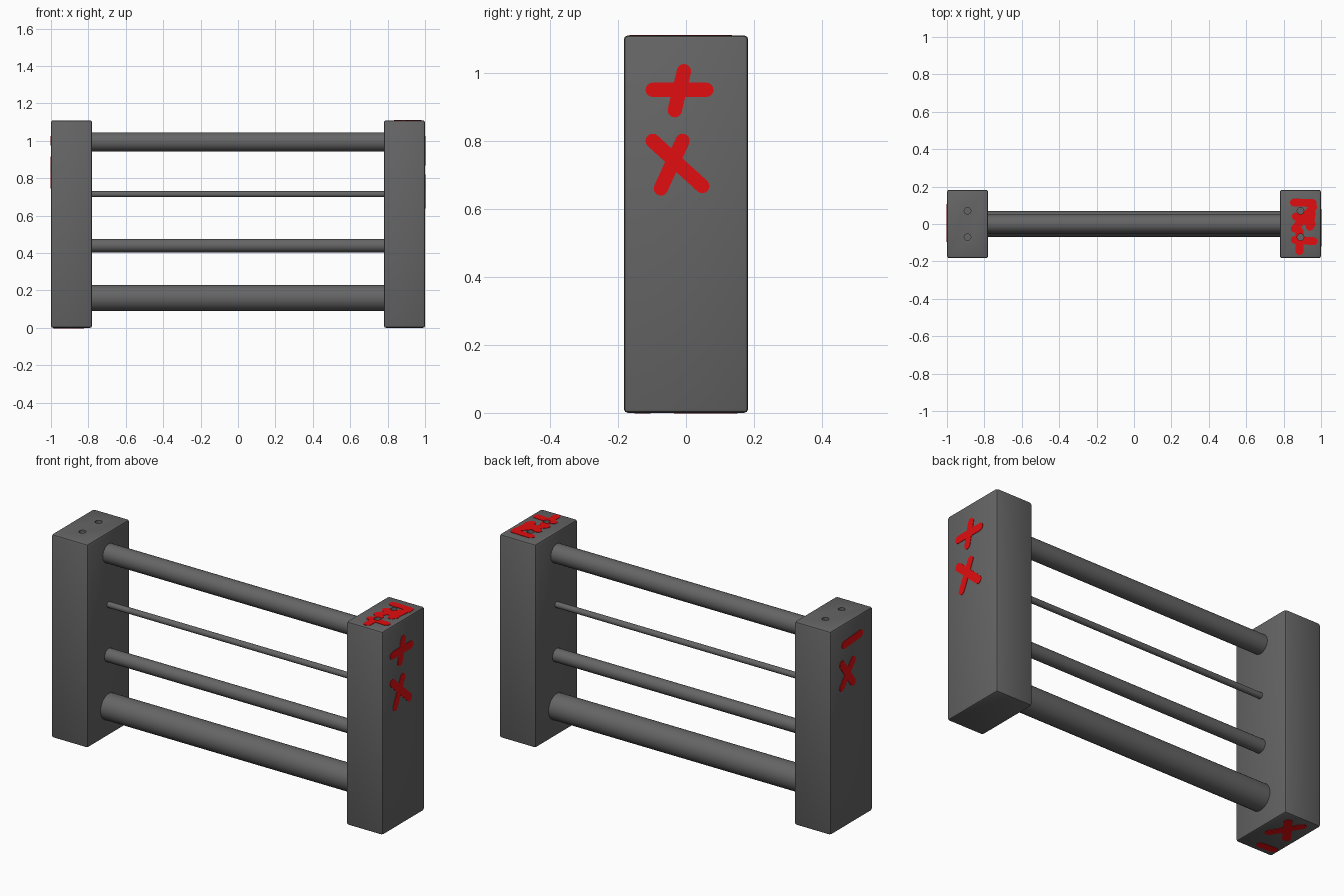
import bpy, bmesh, math
from mathutils import Vector, Matrix

if "Cube" in bpy.data.objects:
    bpy.data.objects.remove(bpy.data.objects["Cube"])


def material(name, rgb):
    m = bpy.data.materials.new(name)
    m.diffuse_color = (*rgb, 1)
    m.use_nodes = True
    m.node_tree.nodes["Principled BSDF"].inputs["Base Color"].default_value = m.diffuse_color
    return m


GREY = material("dark grey", (0.13, 0.13, 0.13))
RED = material("red paint", (0.76, 0.004, 0.005))


def make(name, bm, mat, smooth=True):
    bmesh.ops.recalc_face_normals(bm, faces=bm.faces)
    me = bpy.data.meshes.new(name)
    bm.to_mesh(me)
    bm.free()
    me.materials.append(mat)
    ob = bpy.data.objects.new(name, me)
    bpy.context.collection.objects.link(ob)
    if smooth:
        bpy.ops.object.select_all(action='DESELECT')
        ob.select_set(True)
        bpy.context.view_layer.objects.active = ob
        bpy.ops.object.shade_smooth_by_angle(angle=math.radians(40))
    return ob


def add_hole(ob, cutter):
    mod = ob.modifiers.new("holes", 'BOOLEAN')
    mod.operation = 'DIFFERENCE'
    mod.solver = 'EXACT'
    mod.use_self = True
    mod.object = cutter


H = 1.11

# Cutter for the two small holes on top of each post
bm = bmesh.new()
for x in (-0.89, 0.89):
    for y in (-0.07, 0.07):
        bmesh.ops.create_cone(bm, cap_ends=True, segments=16, radius1=0.018,
                              radius2=0.018, depth=0.06,
                              matrix=Matrix.Translation((x, y, H)))
cutter = make("hole_cutter", bm, GREY, False)
cutter.hide_render = True

# End posts with softened edges
for side, name in ((-1, "left_post"), (1, "right_post")):
    bm = bmesh.new()
    bmesh.ops.create_cube(bm, size=1, matrix=Matrix.Translation((side * 0.89, 0, H / 2))
                          @ Matrix.Diagonal((0.22, 0.366, H, 1)))
    bmesh.ops.bevel(bm, geom=bm.edges[:], offset=0.012, segments=2,
                    profile=0.5, affect='EDGES')
    add_hole(make(name, bm, GREY), cutter)

# Horizontal bars: height, radius
for name, z, r in (("top_bar", 0.995, 0.051), ("thin_bar", 0.715, 0.016),
                   ("middle_bar", 0.44, 0.036), ("bottom_bar", 0.16, 0.07)):
    bm = bmesh.new()
    bmesh.ops.create_cone(bm, cap_ends=True, segments=32, radius1=r, radius2=r, depth=1.58,
                          matrix=Matrix.Translation((0, 0, z)) @ Matrix.Rotation(math.pi / 2, 4, 'Y'))
    make(name, bm, GREY)


# Painted brush strokes: thin round-ended plates lying on a face
def strokes(name, lines, to3d, normal, r=0.021):
    bm = bmesh.new()
    for x1, y1, x2, y2 in lines:
        a, b = Vector((x1, y1)), Vector((x2, y2))
        ang = math.atan2(*(b - a).yx)
        pts = []
        for centre, start in ((b, ang - math.pi / 2), (a, ang + math.pi / 2)):
            for i in range(9):
                t = start + math.pi * i / 8
                pts.append(centre + r * Vector((math.cos(t), math.sin(t))))
        n = Vector(normal)
        base = [to3d(*p) - n * 0.002 for p in pts]
        face = bm.faces.new([bm.verts.new(p) for p in base])
        out = bmesh.ops.extrude_face_region(bm, geom=[face], use_keep_orig=True)
        bmesh.ops.translate(bm, vec=n * 0.004,
                            verts=[v for v in out['geom'] if isinstance(v, bmesh.types.BMVert)])
    return make(name, bm, RED, False)


strokes("right_side_marks",
        ((-0.098, 0.95, 0.06, 0.95), (-0.033, 0.89, -0.006, 1.005),
         (-0.098, 0.80, 0.048, 0.667), (-0.01, 0.80, -0.074, 0.66)),
        lambda y, z: Vector((1, y, z)), (1, 0, 0))
strokes("left_side_marks",
        ((0.066, 0.995, -0.075, 1.005), (0.085, 0.895, -0.01, 0.765),
         (-0.01, 0.885, 0.085, 0.77)),
        lambda y, z: Vector((-1, y, z)), (-1, 0, 0))
top = strokes("right_top_marks",
              ((0.855, 0.115, 0.955, 0.112), (0.958, 0.09, 0.86, -0.025),
               (0.865, 0.04, 0.95, 0.0), (0.95, 0.06, 0.94, -0.015),
               (0.885, -0.04, 0.885, -0.145), (0.86, -0.085, 0.96, -0.092)),
              lambda x, y: Vector((x, y, H)), (0, 0, 1))
add_hole(top, cutter)
strokes("left_bottom_marks",
        ((-0.89, -0.13, -0.965, -0.125), (-0.845, -0.015, -0.93, 0.13),
         (-0.85, 0.12, -0.945, -0.005)),
        lambda x, y: Vector((x, y, 0.0)), (0, 0, -1))
